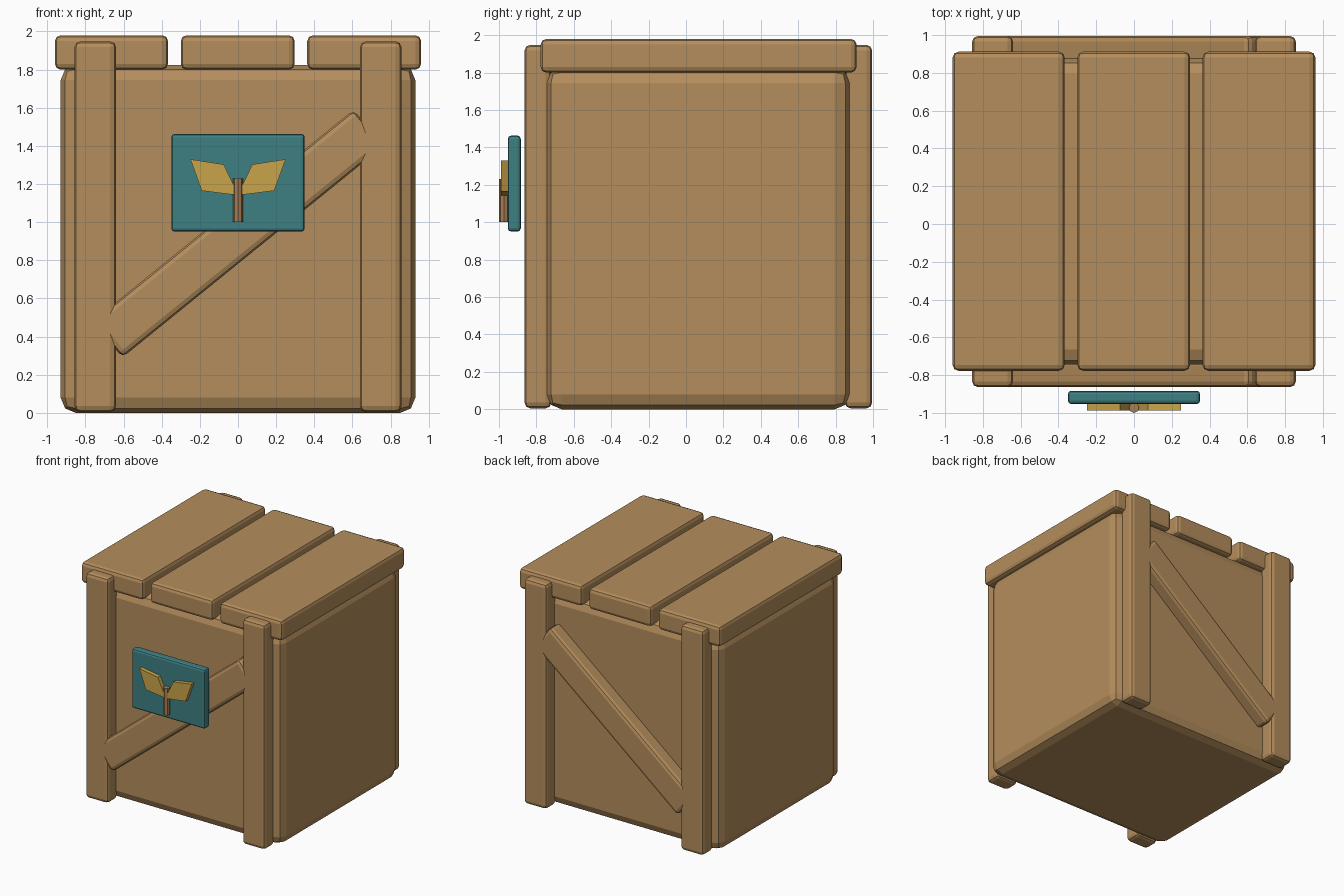
import bpy, bmesh, math

if "Cube" in bpy.data.objects:
    bpy.data.objects.remove(bpy.data.objects["Cube"])


def material(name, rgb):
    m = bpy.data.materials.new(name)
    lin = [((c / 255 + 0.055) / 1.055) ** 2.4 for c in rgb]
    m.diffuse_color = (*lin, 1)
    m.use_nodes = True
    m.node_tree.nodes["Principled BSDF"].inputs["Base Color"].default_value = m.diffuse_color
    return m


WOOD = material("crate wood", (180, 141, 92))
TEAL = material("teal sign", (62, 128, 132))
GOLD = material("golden leaf", (202, 164, 74))
STEM = material("brown stem", (166, 126, 84))


def finish(bm, name, mat):
    bmesh.ops.recalc_face_normals(bm, faces=bm.faces)
    me = bpy.data.meshes.new(name)
    bm.to_mesh(me)
    bm.free()
    me.materials.append(mat)
    ob = bpy.data.objects.new(name, me)
    bpy.context.collection.objects.link(ob)
    return ob


def board(name, x, y, z, mat=WOOD, bevel=0.03):
    """Bevelled box given by its (min, max) ranges."""
    bm = bmesh.new()
    bmesh.ops.create_cube(bm, size=1)
    bmesh.ops.scale(bm, verts=bm.verts, vec=[r[1] - r[0] for r in (x, y, z)])
    ob = finish(bm, name, mat)
    ob.location = [(r[0] + r[1]) / 2 for r in (x, y, z)]
    mod = ob.modifiers.new("bevel", 'BEVEL')
    mod.width = bevel
    mod.segments = 2
    return ob


# main box
board("crate_body", (-0.93, 0.93), (-0.745, 0.875), (0, 1.825), bevel=0.08)

# lid planks
for i, r in enumerate([(-0.96, -0.367), (-0.30, 0.297), (0.363, 0.96)]):
    board(f"lid_plank_{i + 1}", r, (-0.777, 0.912), (1.80, 1.98))

# corner posts and diagonal braces, front and back
for side, y in (("front", (-0.863, -0.72)), ("back", (0.85, 0.995))):
    for hand, s in (("left", -1), ("right", 1)):
        board(f"{side}_{hand}_post", sorted((s * 0.64, s * 0.857)), y, (0.005, 1.948))
    brace = board(f"{side}_brace", (-0.88, 0.88), y, (0.817, 1.063))
    brace.rotation_euler.y = -math.radians(39)

# sign plate
board("sign_plate", (-0.35, 0.35), (-0.953, -0.883), (0.95, 1.463), TEAL, 0.018)

# sprout on the sign: two leaves and a stem
leaf = [(0.25, 1.33), (0.075, 1.303), (0.018, 1.185), (0.018, 1.143), (0.19, 1.165)]
for hand, s in (("left", -1), ("right", 1)):
    bm = bmesh.new()
    face = bm.faces.new([bm.verts.new((s * x, -0.945, z)) for x, z in leaf])
    ext = bmesh.ops.extrude_face_region(bm, geom=[face])
    moved = [g for g in ext["geom"] if isinstance(g, bmesh.types.BMVert)]
    bmesh.ops.translate(bm, verts=moved, vec=(0, -0.043, 0))
    if not face.is_valid or len(bm.faces) < 7:
        bm.faces.new([v for v in bm.verts if v not in moved])
    finish(bm, f"{hand}_leaf", GOLD)

bm = bmesh.new()
bmesh.ops.create_cone(bm, cap_ends=True, segments=8, radius1=0.027, radius2=0.027, depth=0.23)
stem = finish(bm, "sprout_stem", STEM)
stem.location = (0, -0.973, 1.115)
